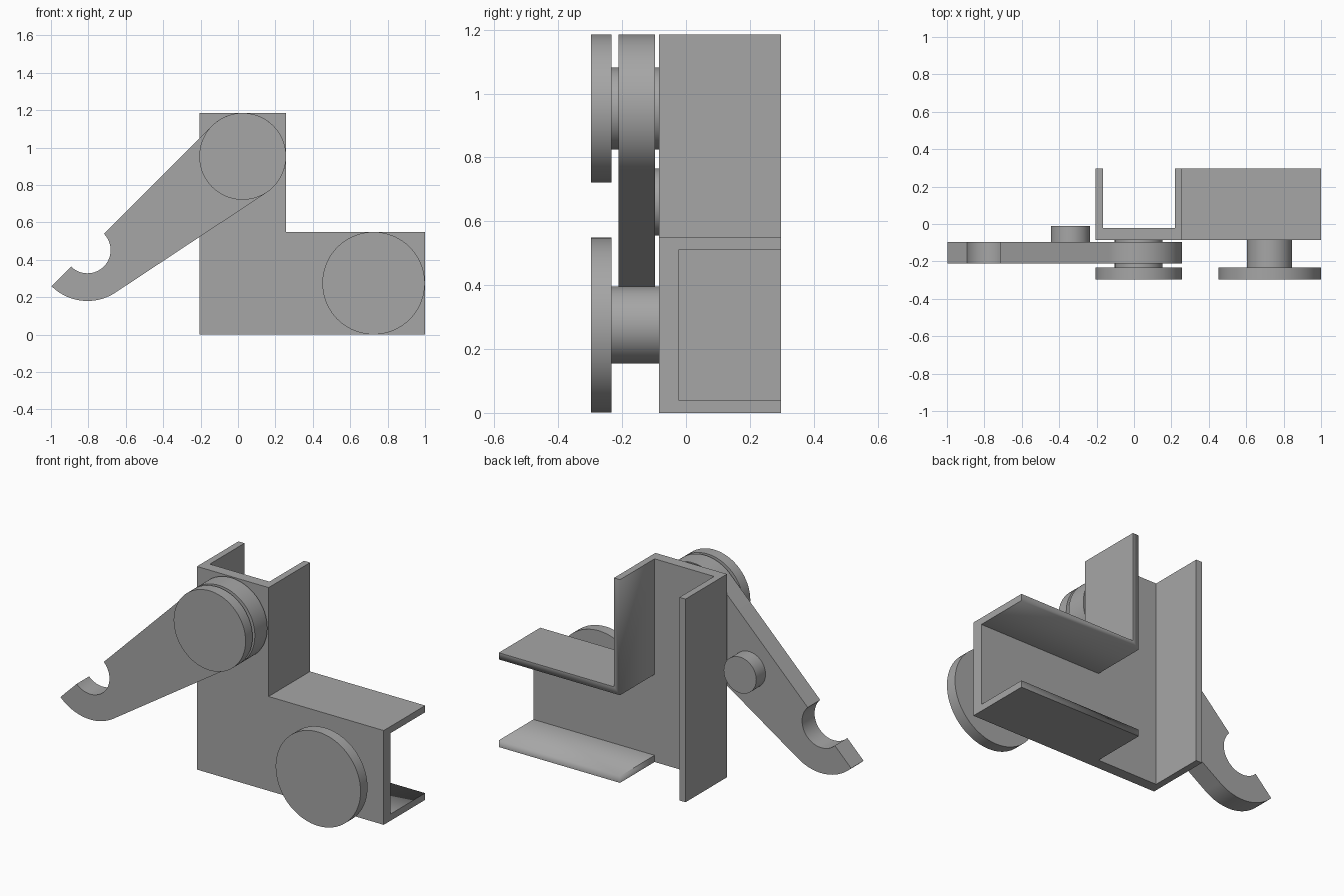
import bpy, bmesh, math

if "Cube" in bpy.data.objects:
    bpy.data.objects.remove(bpy.data.objects["Cube"])

grey = bpy.data.materials.new("plain_grey")
grey.diffuse_color = (0.38, 0.38, 0.38, 1)
grey.use_nodes = True
grey.node_tree.nodes["Principled BSDF"].inputs["Base Color"].default_value = grey.diffuse_color


def arc(cx, cz, r, a0, a1, n):
    """Points on an arc in the x-z plane, angles in degrees, both ends included."""
    angles = [math.radians(a0 + (a1 - a0) * i / n) for i in range(n + 1)]
    return [(cx + r * math.cos(a), cz + r * math.sin(a)) for a in angles]


def prism(name, outline, y0, y1):
    """Extrude an x-z outline from y0 to y1."""
    bm = bmesh.new()
    face = bm.faces.new([bm.verts.new((x, y0, z)) for x, z in outline])
    ext = bmesh.ops.extrude_face_region(bm, geom=[face])["geom"]
    bmesh.ops.translate(bm, vec=(0, y1 - y0, 0),
                        verts=[v for v in ext if isinstance(v, bmesh.types.BMVert)])
    bmesh.ops.recalc_face_normals(bm, faces=bm.faces)
    mesh = bpy.data.meshes.new(name)
    bm.to_mesh(mesh)
    bm.free()
    mesh.materials.append(grey)
    obj = bpy.data.objects.new(name, mesh)
    bpy.context.collection.objects.link(obj)
    bpy.ops.object.select_all(action='DESELECT')
    bpy.context.view_layer.objects.active = obj
    obj.select_set(True)
    bpy.ops.object.shade_smooth_by_angle(angle=math.radians(30))
    return obj


def disc(name, cx, cz, r, y0, y1):
    return prism(name, arc(cx, cz, r, 0, 360, 72)[:-1], y0, y1)


# L-shaped bracket, hollowed from the back so that thin flanges remain
L, R, TOP, STEP = -0.205, 0.257, 1.185, 0.55
WALL, FRONT, WEB, BACK = 0.039, -0.085, -0.022, 0.297
bracket = prism("bracket", [(L, 0), (1, 0), (1, STEP), (R, STEP), (R, TOP), (L, TOP)],
                FRONT, BACK)
xl, xr = L + WALL, R - WALL
cutter = prism("channel_cutter",
               [(xl, -0.1), (xr, -0.1), (xr, WALL), (1.1, WALL), (1.1, STEP - WALL),
                (xr, STEP - WALL), (xr, TOP + 0.1), (xl, TOP + 0.1)], WEB, BACK + 0.1)
cutter.hide_render = True
cut = bracket.modifiers.new("channel", 'BOOLEAN')
cut.operation = 'DIFFERENCE'
cut.solver = 'EXACT'
cut.object = cutter
bpy.context.view_layer.objects.active = bracket
bpy.ops.object.modifier_apply(modifier="channel")
bpy.data.objects.remove(cutter)

# Pivot and lower roller, each a shaft with a wide cap
PX, PZ, PR = 0.025, 0.953, 0.232
disc("pivot_shaft", PX, PZ, 0.128, -0.233, FRONT)
disc("pivot_cap", PX, PZ, PR, -0.297, -0.233)
disc("roller_shaft", 0.725, 0.275, 0.121, -0.233, FRONT)
disc("roller_cap", 0.725, 0.275, 0.274, -0.297, -0.233)

# Swinging arm: round pivot end, tapered body, hooked tip
HX, HZ = -0.805, 0.452
arm = (arc(PX, PZ, PR, -56.3, 135, 48)
       + arc(HX, HZ, 0.124, 45, -135, 32)
       + arc(HX, HZ, 0.272, -135, -56.3, 24))
prism("arm", arm, -0.212, -0.097)

# Stub pin on the back of the arm
disc("arm_pin", -0.34, 0.66, 0.105, -0.097, -0.012)
